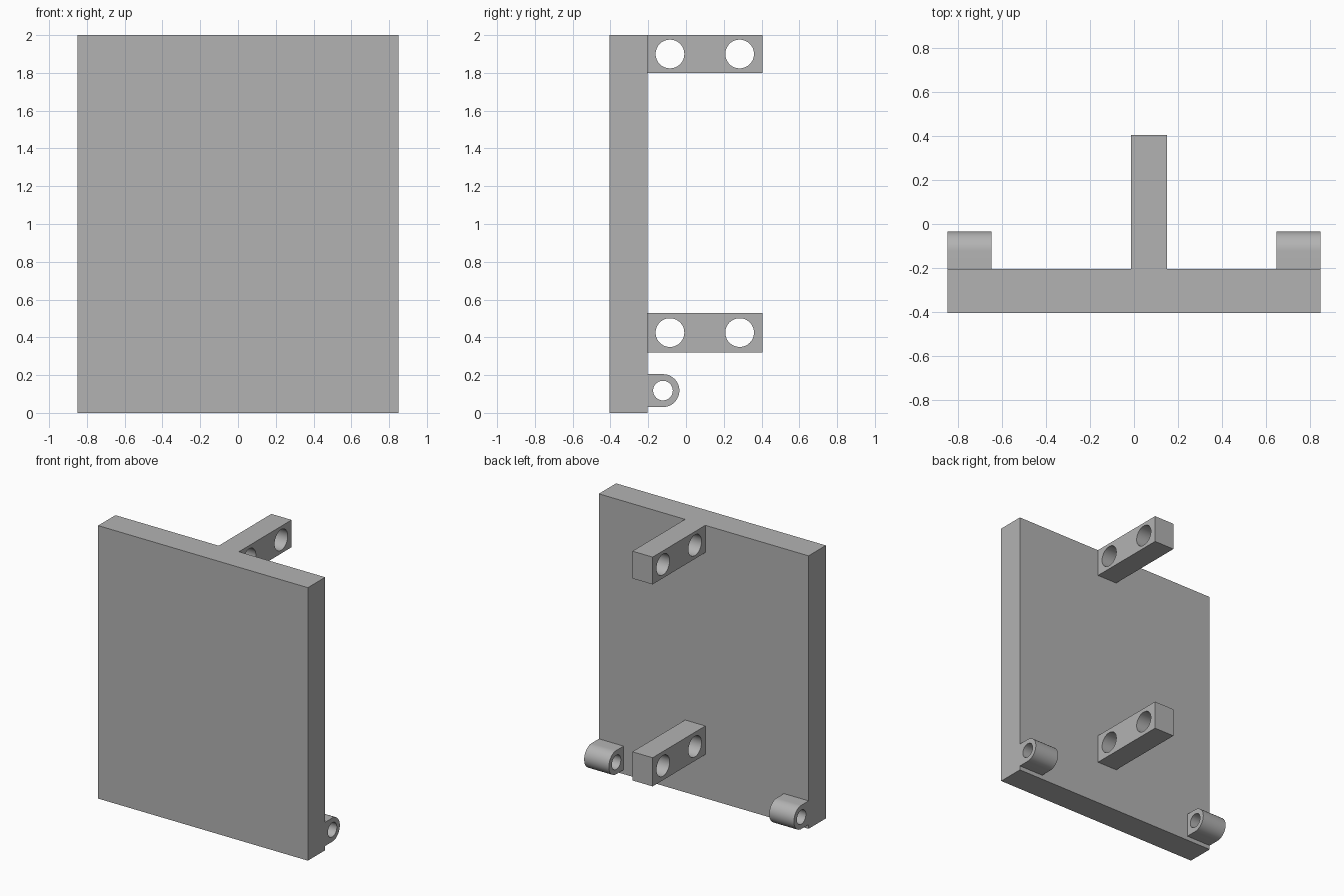
import bpy
import bmesh
from math import cos, sin, pi, radians

cube = bpy.data.objects.get("Cube")
if cube:
    bpy.data.objects.remove(cube, do_unlink=True)

grey = bpy.data.materials.new("plain grey")
grey.use_nodes = True
colour = (0.45, 0.45, 0.45, 1)
grey.diffuse_color = colour
grey.node_tree.nodes["Principled BSDF"].inputs["Base Color"].default_value = colour

FRONT, BACK, END = -0.405, -0.205, 0.405
WIDTH = 1.7


def arc(cy, cz, r, start, end, steps):
    angles = [start + (end - start) * i / steps for i in range(steps + 1)]
    return [(cy + r * cos(a), cz + r * sin(a)) for a in angles]


def circle(cy, cz, r):
    return arc(cy, cz, r, 0, 2 * pi, 48)[:-1]


def rectangle(y0, y1, z0, z1):
    return [(y0, z0), (y1, z0), (y1, z1), (y0, z1)]


def extruded(name, x0, x1, outline, holes=()):
    """Side profile in the y-z plane, with holes, extruded from x0 to x1."""
    curve = bpy.data.curves.new(name + "_profile", "CURVE")
    curve.dimensions = "2D"
    curve.fill_mode = "BOTH"
    curve.extrude = (x1 - x0) / 2
    for loop in [outline, *holes]:
        spline = curve.splines.new("POLY")
        spline.points.add(len(loop) - 1)
        for point, (y, z) in zip(spline.points, loop):
            point.co = (y, z, 0, 1)
        spline.use_cyclic_u = True
    obj = bpy.data.objects.new(name, curve)
    bpy.context.collection.objects.link(obj)
    obj.rotation_euler = (radians(90), 0, radians(90))
    obj.location.x = (x0 + x1) / 2
    bpy.ops.object.select_all(action="DESELECT")
    obj.select_set(True)
    bpy.context.view_layer.objects.active = obj
    bpy.ops.object.convert(target="MESH")
    obj = bpy.context.object
    # Weld the caps to the walls and merge the flat triangles
    bm = bmesh.new()
    bm.from_mesh(obj.data)
    bmesh.ops.remove_doubles(bm, verts=bm.verts, dist=0.0001)
    bmesh.ops.recalc_face_normals(bm, faces=bm.faces)
    bm.to_mesh(obj.data)
    bm.free()
    obj.data.materials.clear()
    obj.data.materials.append(grey)
    bpy.ops.object.shade_smooth_by_angle(angle=radians(30))
    return obj


# Large upright panel
extruded("panel", -WIDTH / 2, WIDTH / 2, rectangle(FRONT, BACK, 0, 2))

# Two arms behind the panel, each with a pair of cross holes
for name, z0, z1 in (("upper_arm", 1.8, 2.0), ("lower_arm", 0.32, 0.53)):
    mid = (z0 + z1) / 2
    extruded(name, -0.013, 0.151, rectangle(BACK, END, z0, z1),
             [circle(y, mid, 0.076) for y in (-0.085, 0.284)])

# Rounded hinge lugs at the bottom corners
lug_y, lug_z, lug_r = -0.122, 0.118, 0.087
lug = [(BACK, lug_z - lug_r), *arc(lug_y, lug_z, lug_r, -pi / 2, pi / 2, 24),
       (BACK, lug_z + lug_r)]
for name, x0 in (("left_hinge_lug", 0.65), ("right_hinge_lug", -0.85)):
    extruded(name, x0, x0 + 0.2, lug, [circle(lug_y, lug_z, 0.052)])
